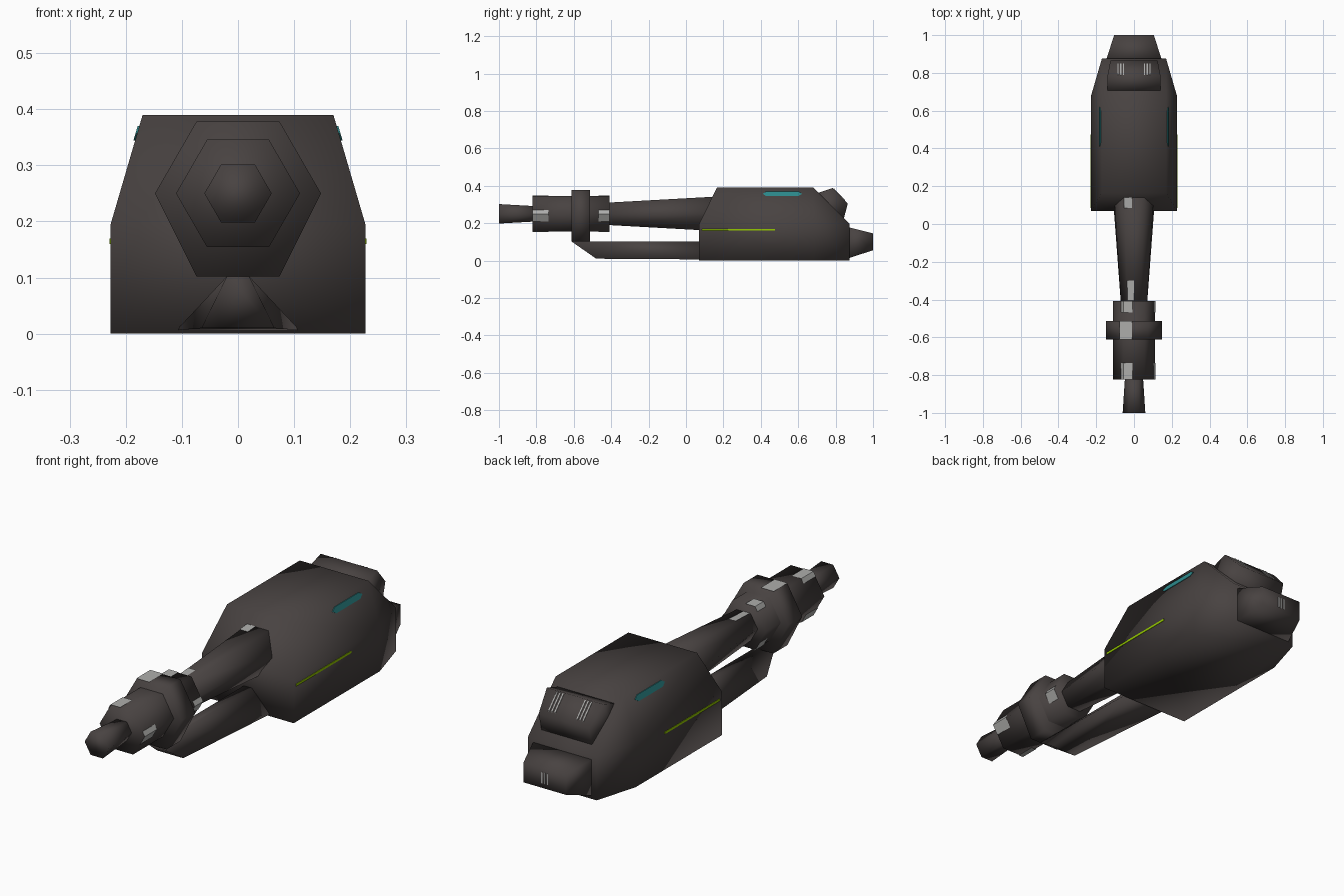
import bpy, bmesh, math

if "Cube" in bpy.data.objects:
    bpy.data.objects.remove(bpy.data.objects["Cube"])


def material(name, rgb):
    m = bpy.data.materials.new(name)
    m.diffuse_color = (*rgb, 1)
    m.use_nodes = True
    m.node_tree.nodes["Principled BSDF"].inputs["Base Color"].default_value = m.diffuse_color
    return m


DARK = material("dark_metal", (0.065, 0.055, 0.053))
WORN = material("worn_metal", (0.42, 0.42, 0.41))
GREEN = material("green_light", (0.30, 0.58, 0.0))
TEAL = material("teal_light", (0.025, 0.25, 0.26))


def finish(name, bm, mat, smooth):
    me = bpy.data.meshes.new(name)
    for f in bm.faces:
        f.smooth = smooth
    bm.to_mesh(me)
    bm.free()
    me.materials.append(mat)
    ob = bpy.data.objects.new(name, me)
    bpy.context.collection.objects.link(ob)
    return ob


def hull(name, points, mat=DARK, smooth=True):
    """Convex solid around the given points."""
    bm = bmesh.new()
    for p in points:
        bm.verts.new(p)
    bmesh.ops.convex_hull(bm, input=bm.verts[:])
    bmesh.ops.dissolve_limit(bm, angle_limit=math.radians(1),
                             verts=bm.verts[:], edges=bm.edges[:])
    bmesh.ops.recalc_face_normals(bm, faces=bm.faces[:])
    return finish(name, bm, mat, smooth)


def both(points):
    return [(s * x, y, z) for x, y, z in points for s in (-1, 1)]


AXIS = 0.25


def hex_point(y, r, deg):
    """Point on the outline of a hexagon with corners at 0, 60, 120..."""
    d = r * math.cos(math.pi / 6) / math.cos(math.radians(deg % 60 - 30))
    a = math.radians(deg)
    return (d * math.cos(a), y, AXIS + d * math.sin(a))


def hex_tube(name, y0, r0, y1, r1):
    return hull(name, [hex_point(y, r, 60 * i)
                       for y, r in ((y0, r0), (y1, r1)) for i in range(6)])


def patch(name, y0, r0, y1, r1, angles):
    """Thin worn plate bent over a hexagonal tube."""
    bm = bmesh.new()
    rows = [[bm.verts.new(hex_point(y, r + 0.003, a)) for y, r in ((y0, r0), (y1, r1))]
            for a in angles]
    for a, b in zip(rows, rows[1:]):
        bm.faces.new((a[0], a[1], b[1], b[0]))
    finish(name, bm, WORN, False)


# main housing
W, T = 0.227, 0.17
hull("housing", both([(W, 0.07, 0), (W, 0.07, 0.195), (W, 0.68, 0), (W, 0.68, 0.195),
                      (T, 0.165, 0.39), (T, 0.68, 0.39),
                      (T, 0.875, 0), (T, 0.875, 0.195)]))

# rear cap and sloped hatch
hull("rear_cap", both([(0.15, 0.86, 0.01), (0.15, 0.86, 0.18),
                       (0.105, 1.0, 0.055), (0.105, 1.0, 0.145)]))
hull("rear_hatch", both([(0.14, 0.70, 0.36), (0.14, 0.785, 0.388), (0.125, 0.865, 0.305),
                         (0.125, 0.84, 0.21), (0.14, 0.70, 0.22)]))

# barrel, emitter, collar and muzzle
hex_tube("barrel", -0.42, 0.069, 0.22, 0.110)
hex_tube("emitter", -0.822, 0.1105, -0.408, 0.1105)
hex_tube("muzzle", -1.0, 0.06, -0.80, 0.047)
collar = hex_tube("collar", -0.612, 0.148, -0.513, 0.148)
for v in collar.data.vertices:
    if v.co.z < 0.2:
        v.co.z = 0.102

# lower rail
hull("lower_rail", both([(0.02, -0.612, 0.102), (0.02, 0.12, 0.102),
                         (0.065, -0.48, 0.01), (0.11, 0.12, 0.006)]))

# worn patches
for i, corner in enumerate((0, 120, 240)):
    around = [corner - 25, corner, corner + 11]
    patch(f"emitter_front_wear_{i}", -0.822, 0.1105, -0.735, 0.1105, around)
    patch(f"emitter_rear_wear_{i}", -0.468, 0.1105, -0.408, 0.1105, around)
patch("collar_wear", -0.612, 0.148, -0.513, 0.148, [95, 120])
patch("barrel_front_wear", -0.405, 0.070, -0.30, 0.077, [90, 118])
patch("barrel_rear_wear", 0.085, 0.101, 0.14, 0.105, [97, 120])

# side lights: green strip and teal capsule on each flank
for side, s in (("left", -1), ("right", 1)):
    hull(f"green_strip_{side}", [(s * x, y, z) for x in (0.224, 0.229)
                                 for y in (0.085, 0.475) for z in (0.160, 0.170)],
         GREEN, False)
    outline = [(0.41, 0.357), (0.43, 0.37), (0.60, 0.37), (0.62, 0.357),
               (0.60, 0.344), (0.43, 0.344)]
    hull(f"teal_light_{side}",
         [(s * (T + (0.39 - z) * (W - T) / 0.195 + d), y, z)
          for y, z in outline for d in (-0.002, 0.003)], TEAL, False)

# pale vent slits on the hatch and the rear cap
for i, x in enumerate((-0.085, -0.07, -0.055, 0.055, 0.07, 0.085)):
    hull(f"hatch_slit_{i}", [(x + dx, y, 0.388 - (y - 0.785) * 1.04 + dz)
                             for dx in (-0.003, 0.003) for y in (0.79, 0.85)
                             for dz in (-0.002, 0.004)], WORN, False)
for i in range(3):
    x = (i - 1) * 0.014
    hull(f"cap_slit_{i}", [(x + dx, y, z) for dx in (-0.003, 0.003)
                           for y in (0.997, 1.001) for z in (0.075, 0.125)], WORN, False)
